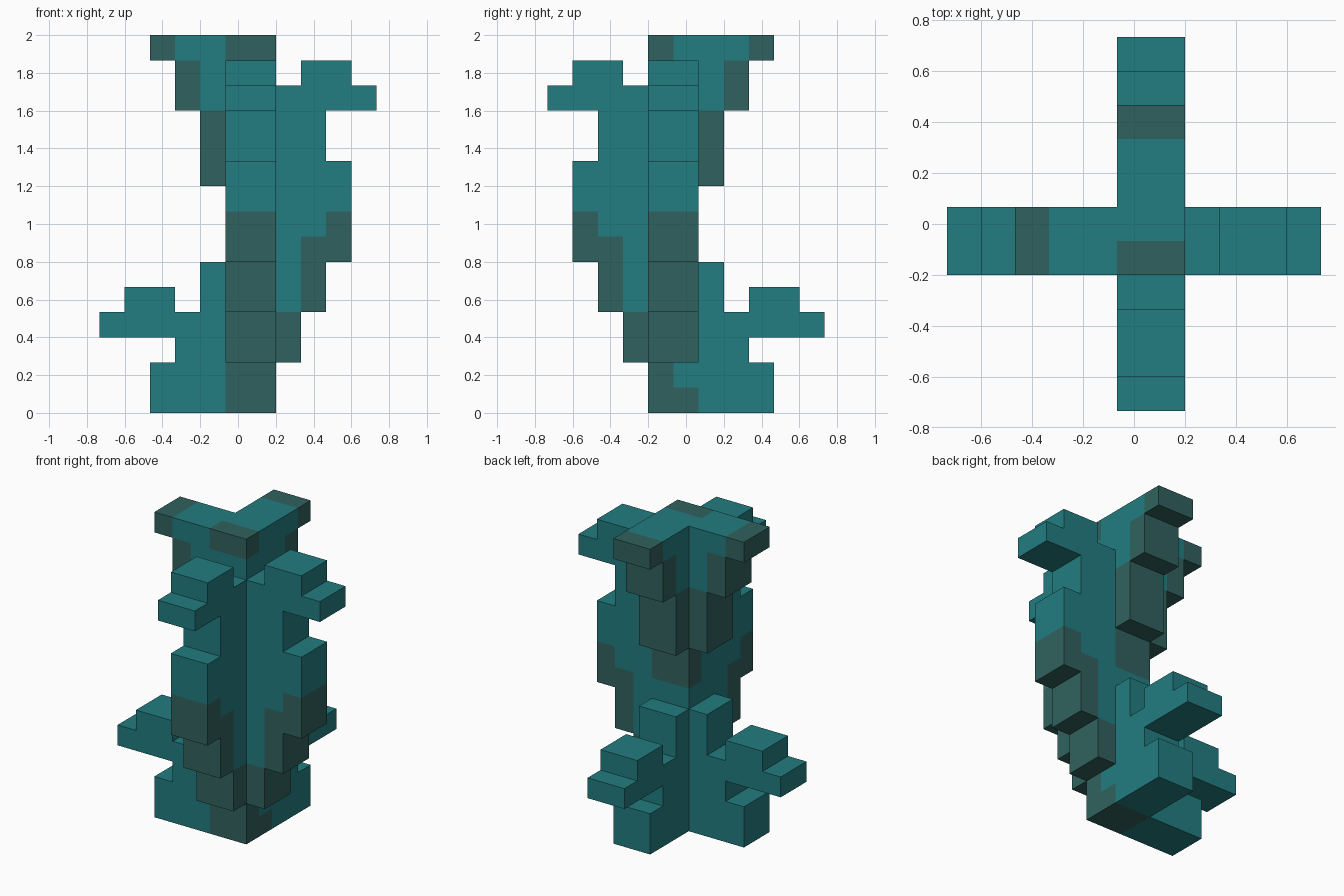
import bpy
import bmesh
import math
from mathutils import Vector

cube = bpy.data.objects.get("Cube")
if cube:
    bpy.data.objects.remove(cube, do_unlink=True)

U = 2 / 15  # edge of one block


def make_material(name, rgb):
    mat = bpy.data.materials.new(name)
    mat.use_nodes = True
    mat.diffuse_color = (*rgb, 1)
    bsdf = next(n for n in mat.node_tree.nodes if n.type == 'BSDF_PRINCIPLED')
    bsdf.inputs["Base Color"].default_value = (*rgb, 1)
    return mat


MATERIALS = [make_material("teal", (0.016, 0.205, 0.22)),
             make_material("dark grey green", (0.030, 0.121, 0.113))]

# Branch outlines as boxes: first and last block outwards, bottom and top height
NEAR = [(2, 2, 2, 4), (2, 3, 4, 6), (2, 4, 6, 10), (2, 3, 10, 12),
        (2, 5, 12, 13), (3, 4, 13, 14)]
FAR = [(-3, -1, 0, 2), (-2, -1, 2, 3), (-5, -1, 3, 4), (-4, -3, 4, 5),
       (-1, -1, 4, 6), (-1, -1, 9, 12), (-2, -1, 12, 14), (-3, -1, 14, 15)]
# Dark patches on the branches, in the same form
DARK = [(2, 2, 2, 4), (3, 3, 4, 7), (4, 4, 6, 8),
        (-1, -1, 9, 12), (-2, -2, 12, 14), (-3, -3, 14, 15)]


def fill(boxes, mirrored=False):
    """Blocks of a two-thick branch; mirrored swaps it onto the y axis."""
    cells = set()
    for a, b, low, high in boxes:
        for i in range(a, b + 1):
            for z in range(low, high):
                for depth in (-1, 0):
                    cells.add((-depth, -i, z) if mirrored else (i, depth, z))
    return cells


def trunk_layer(y, low, high):
    return {(x, y, z) for x in (0, 1) for z in range(low, high)}


parts = {
    "trunk": trunk_layer(-1, 0, 15) | trunk_layer(0, 0, 15),
    "left_branch": fill(NEAR),
    "right_branch": fill(FAR),
    "front_branch": fill(NEAR, True),
    "back_branch": fill(FAR, True),
}
solid = set().union(*parts.values())
dark = (fill(DARK) | fill(DARK, True)
        | trunk_layer(-1, 0, 2) | trunk_layer(0, 0, 1)
        | trunk_layer(0, 7, 9) | trunk_layer(-1, 14, 15))


def build(name, cells):
    """Skin the blocks with outer faces only, then merge flat areas."""
    bm = bmesh.new()
    for cell in sorted(cells):
        centre = Vector(cell) + Vector((0, 0, 0.5))
        for axis in range(3):
            for sign in (-1, 1):
                normal = Vector((0, 0, 0))
                normal[axis] = sign
                if tuple(int(c + n) for c, n in zip(cell, normal)) in solid:
                    continue
                side = Vector((0, 0, 0))
                side[(axis + 1) % 3] = 0.5
                up = normal.cross(side)
                mid = centre + normal / 2
                corners = (mid - side - up, mid + side - up,
                           mid + side + up, mid - side + up)
                face = bm.faces.new([bm.verts.new(c * U) for c in corners])
                face.material_index = int(cell in dark)
    bmesh.ops.remove_doubles(bm, verts=bm.verts, dist=U / 100)
    bmesh.ops.dissolve_limit(bm, angle_limit=math.radians(1), verts=bm.verts,
                             edges=bm.edges, delimit={'MATERIAL'})
    mesh = bpy.data.meshes.new(name)
    bm.to_mesh(mesh)
    bm.free()
    for mat in MATERIALS:
        mesh.materials.append(mat)
    bpy.context.collection.objects.link(bpy.data.objects.new(name, mesh))


for part_name, part_cells in parts.items():
    build(part_name, part_cells)
